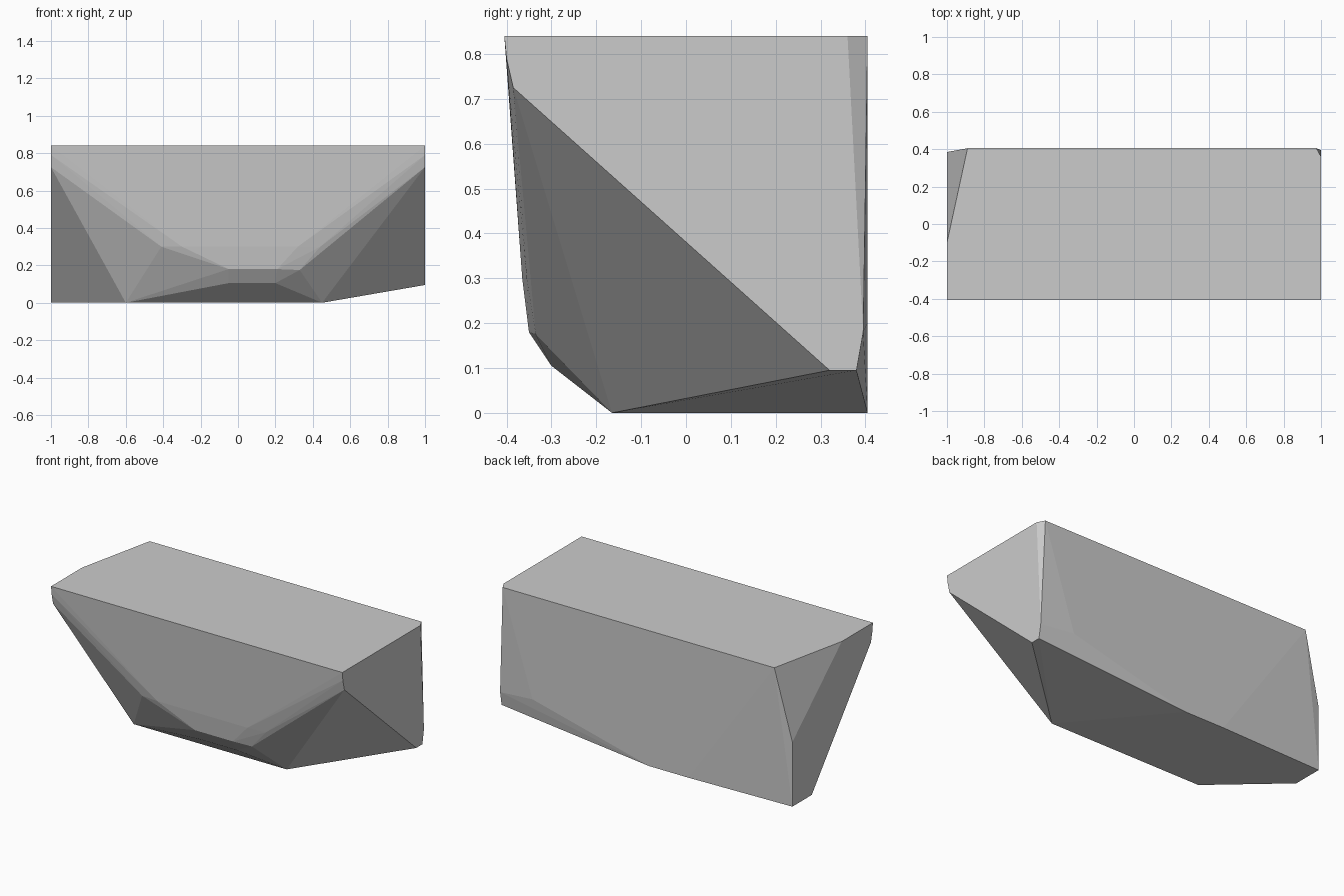
import bpy
import bmesh

default_cube = bpy.data.objects.get("Cube")
if default_cube:
    bpy.data.objects.remove(default_cube, do_unlink=True)


def make_material(name, value):
    """One plain grey, the same in the viewport and in a render."""
    material = bpy.data.materials.new(name)
    material.use_nodes = True
    colour = (value, value, value, 1)
    material.diffuse_color = colour
    material.node_tree.nodes["Principled BSDF"].inputs["Base Color"].default_value = colour
    return material


def row(y, z, *stations):
    """Corners that share one depth and one height, at several x stations."""
    return [(x, y, z) for x in stations]


def end_outline(x, *outline):
    """Corners of a flat end, given as (y, z) pairs."""
    return [(x, y, z) for y, z in outline]


def convex_block(name, corners, material):
    """Wrap the corners in one faceted convex solid."""
    bm = bmesh.new()
    for corner in corners:
        bm.verts.new(corner)
    hull = bmesh.ops.convex_hull(bm, input=bm.verts[:])
    unused = set(hull["geom_interior"]) | set(hull["geom_unused"])
    loose = [item for item in unused if isinstance(item, bmesh.types.BMVert)]
    bmesh.ops.delete(bm, geom=loose, context="VERTS")
    bmesh.ops.dissolve_limit(bm, angle_limit=0.005, verts=bm.verts[:], edges=bm.edges[:])
    bmesh.ops.recalc_face_normals(bm, faces=bm.faces[:])
    mesh = bpy.data.meshes.new(name)
    bm.to_mesh(mesh)
    bm.free()
    mesh.materials.append(material)
    block = bpy.data.objects.new(name, mesh)
    bpy.context.collection.objects.link(block)
    return block


TOP, FRONT, BACK = 0.84, -0.405, 0.405
corners = []

# Front edge of the flat top and the short upright lips, the same on both ends
for end in (-1, 1):
    corners += end_outline(end, (FRONT, TOP), (-0.4, 0.79), (-0.385, 0.725))

# Left end: small chamfer at the back, raised lower edge
corners += end_outline(1, (0.36, TOP), (0.395, 0.18), (0.38, 0.095), (0.32, 0.095))

# Right end: large chamfer at the back, lower edge on the ground
corners += end_outline(-1, (-0.1, TOP), (0.385, 0.4), (0.385, 0), (0.195, 0))

# Back wall
corners += row(BACK, TOP, -0.89, 0.975)
corners += row(BACK, 0.2, 0.77)
corners += row(BACK, 0, -0.3, -0.03)

# Rounded front belly, from its upper rim down to the ground
corners += row(-0.365, 0.3, -0.3, 0.32)
corners += row(-0.355, 0.3, -0.41, 0.44)
corners += row(-0.35, 0.18, -0.05, 0.21)
corners += row(-0.335, 0.175, 0.33)
corners += row(-0.31, 0.19, -0.3)
corners += row(-0.305, 0.21, 0.44)
corners += row(-0.3, 0.105, -0.05, 0.2)
corners += row(-0.165, 0, -0.6, 0.45)

stone_grey = make_material("stone grey", 0.6)
convex_block("faceted_block", corners, stone_grey)
